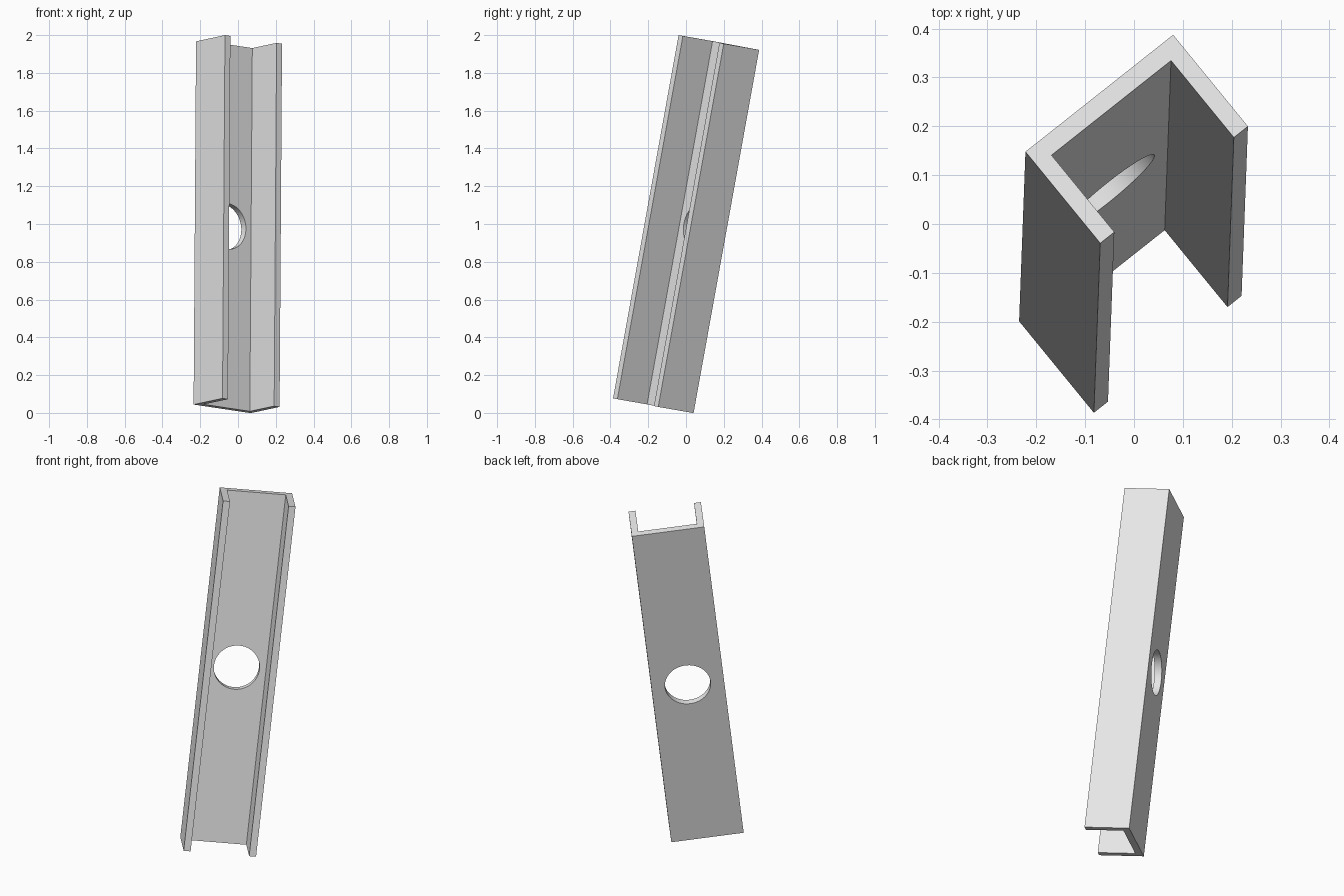
import bpy, bmesh
from mathutils import Matrix, Vector

cube = bpy.data.objects.get("Cube")
if cube:
    bpy.data.objects.remove(cube, do_unlink=True)

# Channel dimensions
LENGTH, WIDTH, DEPTH = 1.954, 0.388, 0.244
FLANGE, WEB, RADIUS = 0.037, 0.039, 0.122

# Plain grey
grey = bpy.data.materials.new("plain_grey")
grey.use_nodes = True
grey.diffuse_color = (0.8, 0.8, 0.8, 1)
grey.node_tree.nodes["Principled BSDF"].inputs["Base Color"].default_value = grey.diffuse_color

# Leaning placement: local z runs along the channel, local x across the web
up = Vector((0.013, 0.347, 1.923)).normalized()
across = Vector((0.302, 0.239, -0.045))
across = (across - up * across.dot(up)).normalized()
back = up.cross(across)
place = Matrix((across, back, up)).transposed().to_4x4()
place.translation = (-0.0775, 0.094, 0.983)


def make_object(name, bm):
    bmesh.ops.recalc_face_normals(bm, faces=bm.faces)
    mesh = bpy.data.meshes.new(name)
    bm.to_mesh(mesh)
    bm.free()
    mesh.materials.append(grey)
    obj = bpy.data.objects.new(name, mesh)
    bpy.context.collection.objects.link(obj)
    obj.matrix_world = place
    return obj


# U-shaped profile extruded along the length, back of the web at y = 0
half = WIDTH / 2
side = [(half - FLANGE, -WEB), (half - FLANGE, -DEPTH), (half, -DEPTH), (half, 0)]
profile = side + [(-x, y) for x, y in reversed(side)]
bm = bmesh.new()
face = bm.faces.new([bm.verts.new((x, y, -LENGTH / 2)) for x, y in profile])
grown = bmesh.ops.extrude_face_region(bm, geom=[face])
top = [v for v in grown["geom"] if isinstance(v, bmesh.types.BMVert)]
bmesh.ops.translate(bm, verts=top, vec=(0, 0, LENGTH))
channel = make_object("channel_beam", bm)

# Round hole through the middle of the web
bm = bmesh.new()
bmesh.ops.create_cone(bm, cap_ends=True, segments=64, radius1=RADIUS, radius2=RADIUS,
                      depth=WEB * 4, matrix=Matrix.Rotation(1.5708, 4, "X"))
cutter = make_object("hole_cutter", bm)
cutter.hide_render = True
hole = channel.modifiers.new("web_hole", "BOOLEAN")
hole.operation = "DIFFERENCE"
hole.solver = "EXACT"
hole.object = cutter

bpy.ops.object.select_all(action="DESELECT")
channel.select_set(True)
bpy.context.view_layer.objects.active = channel
bpy.ops.object.modifier_apply(modifier=hole.name)
bpy.data.objects.remove(cutter, do_unlink=True)
bpy.ops.object.shade_smooth_by_angle(angle=0.5)
